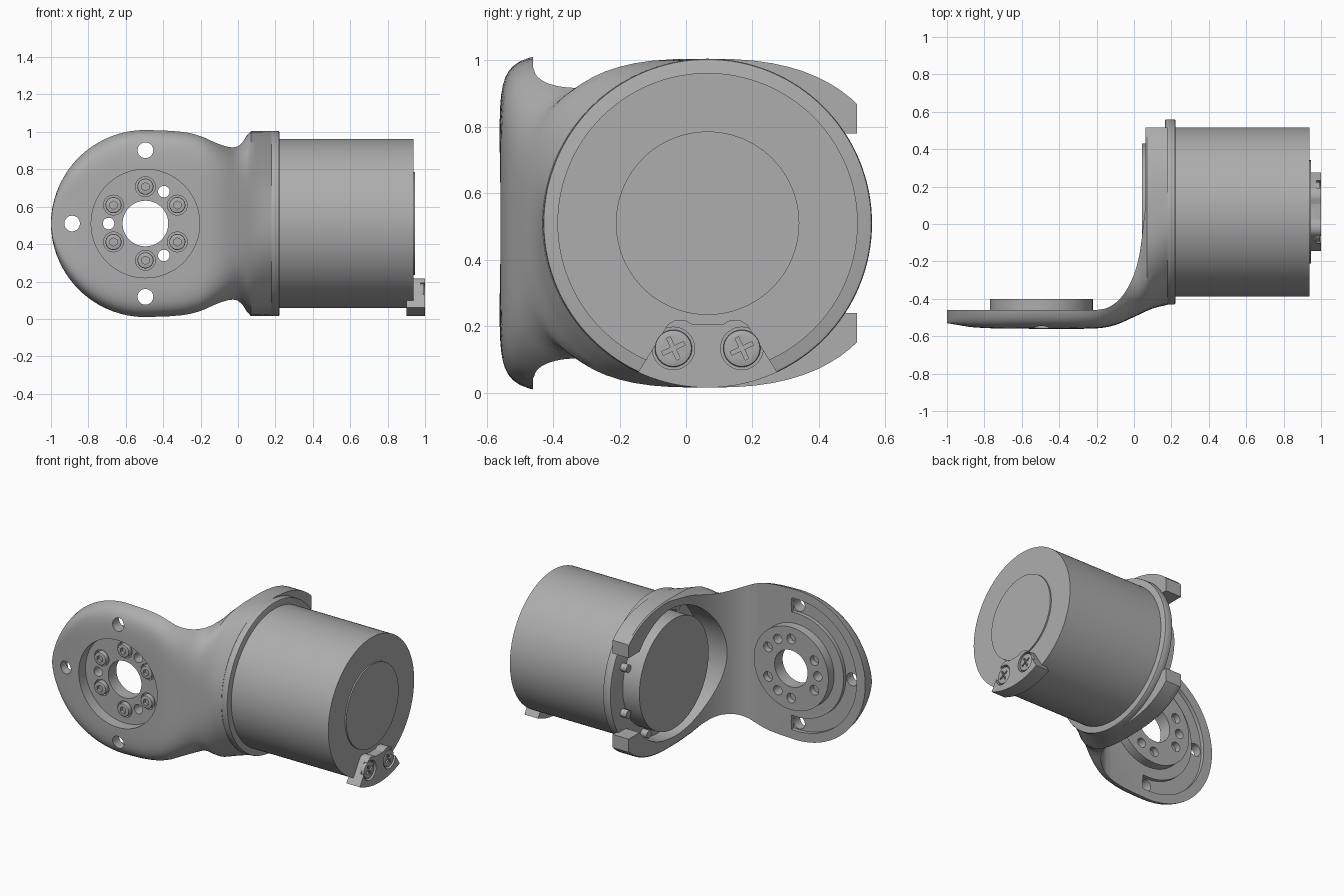
import bpy, bmesh, math
from mathutils import Matrix, Vector

if "Cube" in bpy.data.objects:
    bpy.data.objects.remove(bpy.data.objects["Cube"])

ZC, YC, PX = 0.51, 0.065, -0.495      # motor axis height / y, plate centre x

grey = bpy.data.materials.new("plain grey")
grey.diffuse_color = (0.42, 0.42, 0.42, 1)
grey.use_nodes = True
grey.node_tree.nodes["Principled BSDF"].inputs["Base Color"].default_value = grey.diffuse_color


def finish(name, bm):
    bmesh.ops.recalc_face_normals(bm, faces=bm.faces[:])
    me = bpy.data.meshes.new(name)
    bm.to_mesh(me)
    bm.free()
    me.materials.append(grey)
    ob = bpy.data.objects.new(name, me)
    bpy.context.collection.objects.link(ob)
    return ob


def cyl(name, axis, c, r, a, b, seg=96, bevel=0):
    """Cylinder from a to b along 'x' or 'y'; c = the two other coordinates."""
    bm = bmesh.new()
    bmesh.ops.create_cone(bm, cap_ends=True, segments=seg, radius1=r, radius2=r, depth=b - a)
    if bevel:
        rims = [e for e in bm.edges if abs(e.verts[0].co.z - e.verts[1].co.z) < 1e-5]
        bmesh.ops.bevel(bm, geom=rims, offset=bevel, segments=2, profile=0.5, affect='EDGES')
    m = (a + b) / 2
    if axis == 'x':
        mat = Matrix.Translation((m, c[0], c[1])) @ Matrix.Rotation(math.pi / 2, 4, 'Y')
    else:
        mat = Matrix.Translation((c[0], m, c[1])) @ Matrix.Rotation(math.pi / 2, 4, 'X')
    bm.transform(mat)
    return finish(name, bm)


def prism(name, pts, axis, a, b):
    """Extruded outline: axis 'z' takes (x, y) points, axis 'x' takes (y, z) points."""
    bm = bmesh.new()
    f = bm.faces.new([bm.verts.new((p[0], p[1], a) if axis == 'z' else (a, p[0], p[1])) for p in pts])
    g = bmesh.ops.extrude_face_region(bm, geom=[f])
    d = (0, 0, b - a) if axis == 'z' else (b - a, 0, 0)
    bmesh.ops.translate(bm, vec=d, verts=[v for v in g['geom'] if isinstance(v, bmesh.types.BMVert)])
    return finish(name, bm)


def box(name, x, y, z):
    return prism(name, [(x[0], y[0]), (x[1], y[0]), (x[1], y[1]), (x[0], y[1])], 'z', *z)


def boolean(ob, others, op='DIFFERENCE'):
    bpy.context.view_layer.objects.active = ob
    for c in others:
        m = ob.modifiers.new("cut", 'BOOLEAN')
        m.operation, m.object, m.solver = op, c, 'EXACT'
        bpy.ops.object.modifier_apply(modifier=m.name)
        bpy.data.objects.remove(c)


def curve(table, x):
    """Smooth interpolation through (x, value) pairs."""
    n = len(table)
    if x <= table[0][0]:
        return table[0][1]
    for i in range(n - 1):
        (x0, v0), (x1, v1) = table[i], table[i + 1]
        if x <= x1:
            def slope(k):
                p, q = table[max(k - 1, 0)], table[min(k + 1, n - 1)]
                return (q[1] - p[1]) / (q[0] - p[0])
            t, h = (x - x0) / (x1 - x0), x1 - x0
            return ((2*t**3 - 3*t*t + 1) * v0 + (t**3 - 2*t*t + t) * h * slope(i)
                    + (3*t*t - 2*t**3) * v1 + (t**3 - t*t) * h * slope(i + 1))
    return table[-1][1]


# Bracket: sections lofted along x, from rounded plate to round motor collar
HALF = [(PX, 0.512), (-0.3, 0.503), (-0.2, 0.485), (-0.1, 0.448), (-0.02, 0.425), (0.02, 0.438), (0.06, 0.488)]
FRONT = [(-1, -0.53), (-0.85, -0.553), (-0.6, -0.56), (-0.2, -0.558), (-0.1, -0.54),
         (0, -0.497), (0.1, -0.452), (0.18, -0.432)]
POWER = [(-0.35, 9.5), (-0.2, 8), (-0.1, 6), (0, 4), (0.07, 2.9), (0.18, 2)]
xs = [PX - 0.505 * math.cos(math.radians(a)) for a in [2, 5] + list(range(10, 91, 5))]
xs += [-0.42, -0.36] + [-0.3 + 0.025 * i for i in range(15)] + [0.07, 0.1, 0.13, 0.18]
bm = bmesh.new()
rings, N = [], 40
for x in xs:
    if x < PX:
        h = 0.512 * math.sqrt(max(0, 1 - ((x - PX) / 0.505) ** 2))
    else:
        h = curve(HALF, x) if x < 0.065 else 0.495
    n, d = curve(POWER, x), YC - curve(FRONT, x)
    ring = []
    for i in range(2 * N):
        u = math.sin(-math.pi / 2 + math.pi * i / N)
        k, depth = (n, -d) if i < N else (2.5, 0.57)
        y = YC + depth * max(0, 1 - abs(u) ** k) ** (1 / k)
        ring.append(bm.verts.new((x, y, ZC + h * u)))
    rings.append(ring)
for r, s in zip(rings, rings[1:]):
    for i in range(2 * N):
        j = (i + 1) % (2 * N)
        bm.faces.new((r[i], r[j], s[j], s[i]))
bm.faces.new(rings[0])
bm.faces.new(rings[-1])
bracket = finish("bracket", bm)

# Hollow behind the plate, motor bore and rear opening of the collar
INNER = [(-0.2, -0.46), (-0.14, -0.447), (-0.08, -0.405), (-0.03, -0.335), (0.01, -0.24),
         (0.035, -0.13), (0.05, 0), (0.062, 0.1)]
fine = [(-0.2 + 0.262 * i / 24, curve(INNER, -0.2 + 0.262 * i / 24)) for i in range(25)]
hollow = prism("hollow", [(-1.2, -0.46)] + fine + [(0.062, 0.9), (-1.2, 0.9)], 'z', -0.3, 1.4)
boolean(bracket, [hollow,
                  cyl("bore", 'x', (YC, ZC), 0.43, -0.4, 0.3),
                  box("rear_opening", (-0.1, 0.3), (0.3, 0.9), (ZC - 0.27, ZC + 0.27)),
                  box("rear_trim", (-0.1, 0.3), (0.515, 0.9), (-0.2, 1.3))])

# Horn boss on the plate, then front recess and all holes
boolean(bracket, [cyl("boss", 'y', (PX, ZC), 0.275, -0.5, -0.4)], 'UNION')
groove = cyl("groove", 'y', (PX, ZC), 0.44, -0.485, -0.42)
boolean(groove, [cyl("groove_core", 'y', (PX, ZC), 0.345, -0.6, -0.3),
                 box("groove_half", (PX + 0.04, 0.2), (-0.7, -0.2), (-0.2, 1.2))])
cuts = [groove, cyl("recess", 'y', (PX, ZC), 0.29, -0.7, -0.485),
        cyl("centre_hole", 'y', (PX, ZC), 0.122, -0.8, -0.2)]


def polar(r, deg):
    a = math.radians(deg)
    return (PX + r * math.cos(a), ZC + r * math.sin(a))


for a in (90, 180, 270):
    cuts.append(cyl("mount_hole", 'y', polar(0.392, a), 0.042, -0.8, -0.2, 32))
for a in (60, 180, 300):
    cuts.append(cyl("pin_hole", 'y', polar(0.197, a), 0.031, -0.8, -0.2, 24))
for k in range(6):
    cuts.append(cyl("counterbore", 'y', polar(0.197, 30 + 60 * k), 0.053, -0.7, -0.46, 32))
    cuts.append(cyl("thread_hole", 'y', polar(0.197, 30 + 60 * k), 0.032, -0.44, -0.3, 24))
boolean(bracket, cuts)

# Socket-head bolts in the recess
for k in range(6):
    c = polar(0.197, 30 + 60 * k)
    bolt = cyl("horn_bolt", 'y', c, 0.043, -0.505, -0.455, 32, 0.006)
    boolean(bolt, [cyl("hex_socket", 'y', c, 0.022, -0.6, -0.485, 6)])

# Motor, collar flange and end details
AX = (YC, ZC)
cyl("collar_flange", 'x', AX, 0.495, 0.165, 0.222, 128, 0.008)
cyl("motor_body", 'x', AX, 0.452, 0.2, 0.937, 128)
cyl("motor_pilot", 'x', AX, 0.365, 0.043, 0.2, 128)
cyl("end_cap", 'x', AX, 0.276, 0.93, 0.946)
for k in range(8):
    a = math.radians(22.5 + 45 * k)
    cyl("collar_bolt", 'x', (YC + 0.398 * math.cos(a), ZC + 0.398 * math.sin(a)), 0.026, 0.12, 0.17, 24)

# Cable clamp: arc-bottomed block with a cable groove and two cross-head screws
arc = [(YC + 0.495 * math.sin(t), ZC - 0.495 * math.cos(t))
       for t in [math.radians(-25 + 2.5 * i) for i in range(21)]]
top = [(0.185, 0.205), (0.165, 0.217), (0.13, 0.217), (0.11, 0.205)]
outline = arc + top + [(2 * YC - y, z) for y, z in reversed(top)]
clamp = prism("cable_clamp", outline, 'x', 0.9, 1.0)
screws = (YC - 0.103, YC + 0.103)
groove = cyl("cable_groove", 'x', (0, 0), 0.04, -0.4, 0.4, 32)
groove.data.transform(Matrix.Translation((1.005, YC, 0.1)) @ Matrix.Rotation(math.pi / 2, 4, 'Y'))
boolean(clamp, [groove] + [cyl("screw_seat", 'x', (y, 0.133), 0.064, 0.975, 1.1, 40) for y in screws])
for y in screws:
    screw = cyl("clamp_screw", 'x', (y, 0.133), 0.056, 0.96, 0.995, 40, 0.006)
    for a in (25, 115):
        slot = box("slot", (0.983, 1.1), (-0.036, 0.036), (-0.006, 0.006))
        slot.data.transform(Matrix.Translation((0, y, 0.133)) @ Matrix.Rotation(math.radians(a), 4, 'X'))
        boolean(screw, [slot])

# Smooth shading with crisp edges
bpy.ops.object.select_all(action='DESELECT')
for ob in bpy.context.scene.objects:
    ob.select_set(True)
    bpy.context.view_layer.objects.active = ob
bpy.ops.object.shade_smooth_by_angle(angle=math.radians(32))
